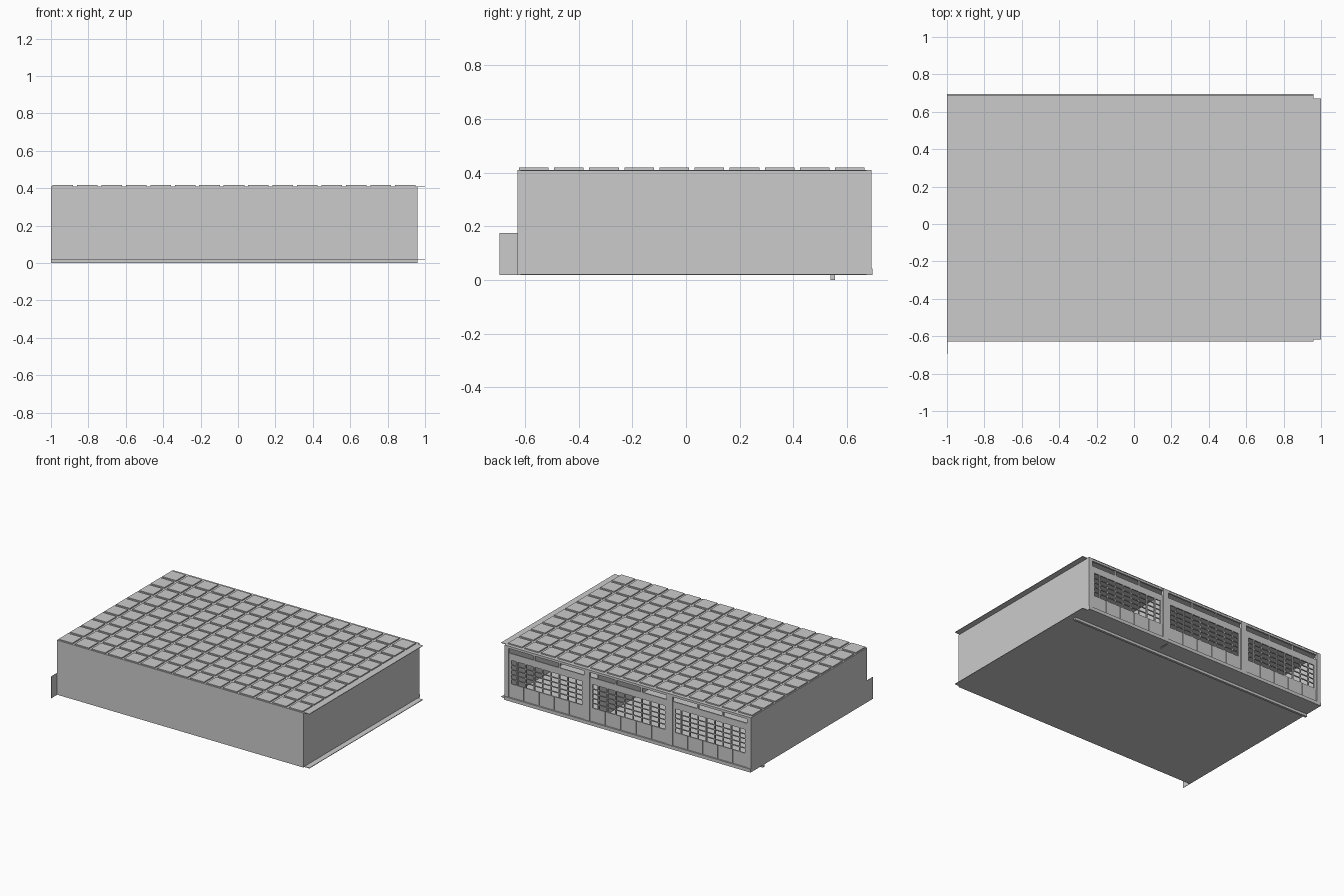
import bpy, bmesh

if "Cube" in bpy.data.objects:
    bpy.data.objects.remove(bpy.data.objects["Cube"])

def boxes(name, specs):
    """One object from boxes given as (x0, x1, y0, y1, z0, z1)."""
    bm = bmesh.new()
    for x0, x1, y0, y1, z0, z1 in specs:
        for v in bmesh.ops.create_cube(bm, size=1)["verts"]:
            v.co.x = x1 if v.co.x > 0 else x0
            v.co.y = y1 if v.co.y > 0 else y0
            v.co.z = z1 if v.co.z > 0 else z0
    me = bpy.data.meshes.new(name)
    bm.to_mesh(me)
    bm.free()
    ob = bpy.data.objects.new(name, me)
    bpy.context.collection.objects.link(ob)
    return ob

L, R, FRONT, BACK = -1.0, 0.96, -0.628, 0.672   # main hall extents
Z0, Z1, T = 0.018, 0.41, 0.004                  # floor, roof, sheet thickness
SPLIT = 0.28                                    # partition position

# Floor in two sheets with a seam, both running out past the right wall
boxes("floor", [(L, SPLIT - 0.004, FRONT, BACK, Z0, Z0 + T),
                (SPLIT + 0.004, R, FRONT, BACK, Z0, Z0 + T),
                (R, 1.0, -0.617, BACK, Z0, Z0 + T)])

# Roof sheet with right overhang
boxes("roof", [(L, R, FRONT, 0.69, Z1 - T, Z1),
               (R, 1.0, -0.617, BACK, Z1 - T, Z1)])

# Outer walls and interior partition
boxes("front_wall", [(L, R, FRONT, FRONT + T, Z0, Z1)])
boxes("left_wall", [(L, L + T, FRONT, BACK, Z0, Z1)])
boxes("right_wall", [(R - T, R, FRONT, BACK, Z0, Z1)])
boxes("partition", [(SPLIT - 0.004, SPLIT + 0.004, FRONT, 0.6, Z0, Z1 - T)])

# Small side fin and the beam below the floor
boxes("side_fin", [(L, L + 0.002, -0.695, FRONT, Z0, 0.175)])
boxes("under_beam", [(L, R, 0.538, 0.555, 0.0, Z0)])

# Raised roof panels, 15 by 10
P, W = 0.1308, 0.11
boxes("roof_panels", [(-0.992 + P * i, -0.992 + P * i + W,
                       -0.622 + P * j, -0.622 + P * j + W, Z1, 0.418)
                      for i in range(15) for j in range(10)])

# Back facade: posts, sill and head
posts = [(L, L + 0.03), (-0.375, -0.33), (0.285, 0.33), (R - 0.03, R)]
boxes("facade_posts", [(a, b, BACK, 0.69, Z0, Z1 - T) for a, b in posts])
boxes("facade_sill", [(L, R, BACK, 0.695, Z0, 0.042)])
boxes("facade_head", [(L, R, BACK + 0.003, 0.688, 0.392, Z1 - T)])

# Each bay: low panels, window grid, solid band and transom
Y0, Y1 = 0.675, 0.684
for n in range(3):
    a, b = posts[n][1], posts[n + 1][0]
    w = b - a

    def bars(count, half, z0, z1, y0=Y0, y1=Y1):
        return [(a + w * k / count - half, a + w * k / count + half, y0, y1, z0, z1)
                for k in range(1, count)]

    boxes(f"lower_panels_{n + 1}",
          [(a + w * k / 5 + 0.002, a + w * (k + 1) / 5 - 0.002, Y0, Y1, 0.042, 0.14)
           for k in range(5)])
    boxes(f"window_mullions_{n + 1}", bars(9, 0.004, 0.14, 0.31))
    rows = [0.14 + 0.17 * k / 5 for k in range(1, 5)]
    boxes(f"window_rails_{n + 1}",
          [(a, b, Y0 + 0.001, Y1 - 0.001, z - 0.003, z + 0.003) for z in rows])
    boxes(f"window_jambs_{n + 1}", [(a, a + 0.02, Y0, Y1, 0.14, 0.31),
                                    (b - 0.02, b, Y0, Y1, 0.14, 0.31)])
    boxes(f"window_band_{n + 1}", [(a, b, Y0, Y1, 0.31, 0.358)])
    boxes(f"transom_bars_{n + 1}", bars(3, 0.006, 0.358, 0.392))
